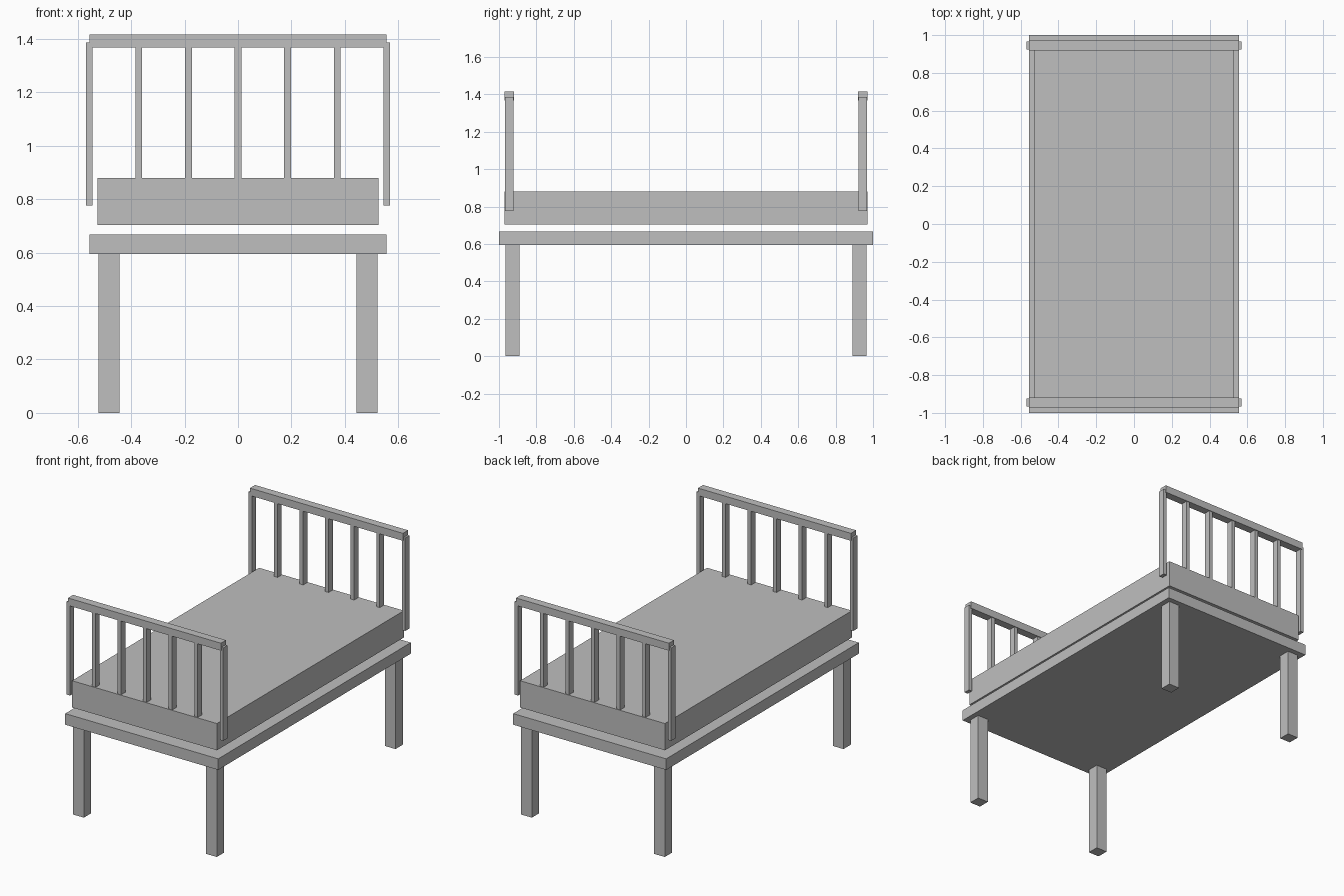
import bpy

cube = bpy.data.objects.get("Cube")
if cube:
    bpy.data.objects.remove(cube, do_unlink=True)

grey = bpy.data.materials.new("plain grey")
grey.use_nodes = True
colour = (0.52, 0.52, 0.52, 1)
grey.diffuse_color = colour
grey.node_tree.nodes["Principled BSDF"].inputs["Base Color"].default_value = colour


def box(name, x, y, width, depth, bottom, top):
    """Box centred on x, y between two heights."""
    bpy.ops.mesh.primitive_cube_add(size=1, location=(x, y, (bottom + top) / 2))
    ob = bpy.context.object
    ob.name = name
    ob.scale = (width, depth, top - bottom)
    bpy.ops.object.transform_apply(location=False, rotation=False, scale=True)
    ob.data.materials.append(grey)
    return ob


# Bed base and the mattress floating just above it
box("bed_base", 0, 0, 1.112, 2.0, 0.594, 0.667)
box("mattress", 0, 0, 1.053, 1.942, 0.704, 0.88)

# Four legs
for end, sy in (("front", -1), ("back", 1)):
    for side, sx in (("left", 1), ("right", -1)):
        box(f"{end}_{side}_leg", sx * 0.483, sy * 0.928, 0.078, 0.076, 0, 0.594)

# Matching end frames: top rail, outer posts and inner spindles
SPACING = 0.1856
for end, sy in (("footboard", -1), ("headboard", 1)):
    y = sy * 0.945
    box(f"{end}_rail", 0, y, 1.112, 0.053, 1.367, 1.416)
    for i in range(-3, 4):
        part = "post" if abs(i) == 3 else "spindle"
        box(f"{end}_{part}_{i + 4}", i * SPACING, y, 0.025, 0.043, 0.776, 1.387)
